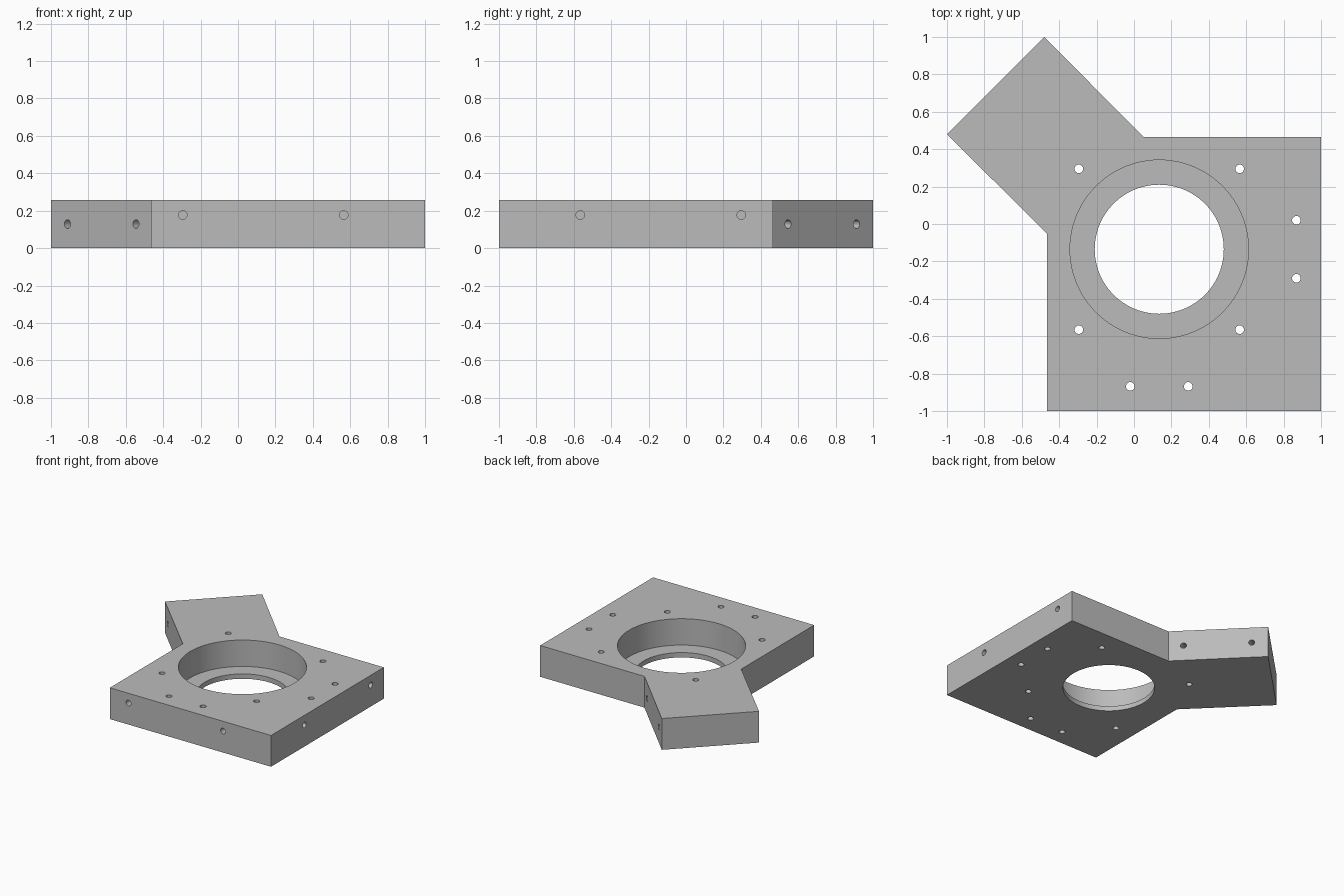
import bpy
import bmesh
from math import radians
from mathutils import Vector

default = bpy.data.objects.get("Cube")
if default:
    bpy.data.objects.remove(default, do_unlink=True)

HEIGHT = 0.257
LEDGE = 0.04
CENTRE = Vector((0.135, -0.135, 0))
PIN = 0.43        # bolt offset from the bore centre
HOLE = 0.023      # small hole radius

grey = bpy.data.materials.new("machined grey")
grey.use_nodes = True
colour = (0.5, 0.5, 0.5, 1)
grey.diffuse_color = colour
grey.node_tree.nodes["Principled BSDF"].inputs["Base Color"].default_value = colour


def extruded(name, outline, height):
    bm = bmesh.new()
    base = bm.faces.new([bm.verts.new((x, y, 0)) for x, y in outline])
    top = bmesh.ops.extrude_face_region(bm, geom=[base])["geom"]
    verts = [v for v in top if isinstance(v, bmesh.types.BMVert)]
    bmesh.ops.translate(bm, vec=(0, 0, height), verts=verts)
    bmesh.ops.recalc_face_normals(bm, faces=bm.faces)
    mesh = bpy.data.meshes.new(name)
    bm.to_mesh(mesh)
    bm.free()
    obj = bpy.data.objects.new(name, mesh)
    bpy.context.collection.objects.link(obj)
    obj.data.materials.append(grey)
    return obj


def drill(target, start, end, radius, sides=24):
    """Cut a round hole running from start to end."""
    start, end = Vector(start), Vector(end)
    axis = end - start
    bpy.ops.mesh.primitive_cylinder_add(
        vertices=sides, radius=radius, depth=axis.length,
        location=(start + end) / 2,
        rotation=axis.to_track_quat('Z', 'Y').to_euler())
    cutter = bpy.context.object
    cutter.hide_render = True
    cutter.data.materials.append(grey)
    bpy.context.view_layer.objects.active = target
    mod = target.modifiers.new("hole", 'BOOLEAN')
    mod.operation = 'DIFFERENCE'
    mod.solver = 'EXACT'
    mod.object = cutter
    bpy.ops.object.modifier_apply(modifier=mod.name)
    bpy.data.objects.remove(cutter, do_unlink=True)


# Square plate with a diagonal arm at its back corner
plate = extruded("mounting_plate", [
    (-0.465, -1), (1, -1), (1, 0.465), (0.052, 0.465),
    (-0.48, 1), (-1, 0.48), (-0.465, -0.052)], HEIGHT)

# Central bore with a thin ledge at the bottom
up = Vector((0, 0, 1))
drill(plate, CENTRE - up * 0.1, CENTRE + up * 0.5, 0.345, 96)
drill(plate, CENTRE + up * LEDGE, CENTRE + up * 0.5, 0.477, 96)

# Vertical bolt holes around the bore and along two edges
bolts = [CENTRE + Vector((sx * PIN, sy * PIN, 0)) for sx in (-1, 1) for sy in (-1, 1)]
for s in (-1, 1):
    bolts += [Vector((0.135 + s * 0.155, -0.868, 0)), Vector((0.868, -0.135 + s * 0.155, 0))]
for p in bolts:
    drill(plate, p - up * 0.1, p + up * 0.5, HOLE)

# Blind holes in the front and left edges
for s in (-1, 1):
    x, y, z = CENTRE.x + s * PIN, CENTRE.y + s * PIN, 0.177
    drill(plate, (x, -1.1, z), (x, -0.75, z), HOLE)
    drill(plate, (1.1, y, z), (0.75, y, z), HOLE)

# Cross holes through the arm
across = Vector((0.5, 0.5, 0))
for d in (0.287, 0.652):
    mid = Vector((-d, d, HEIGHT / 2))
    drill(plate, mid - across, mid + across, HOLE)

bpy.ops.object.select_all(action='DESELECT')
plate.select_set(True)
bpy.context.view_layer.objects.active = plate
bpy.ops.object.shade_smooth_by_angle(angle=radians(30))
